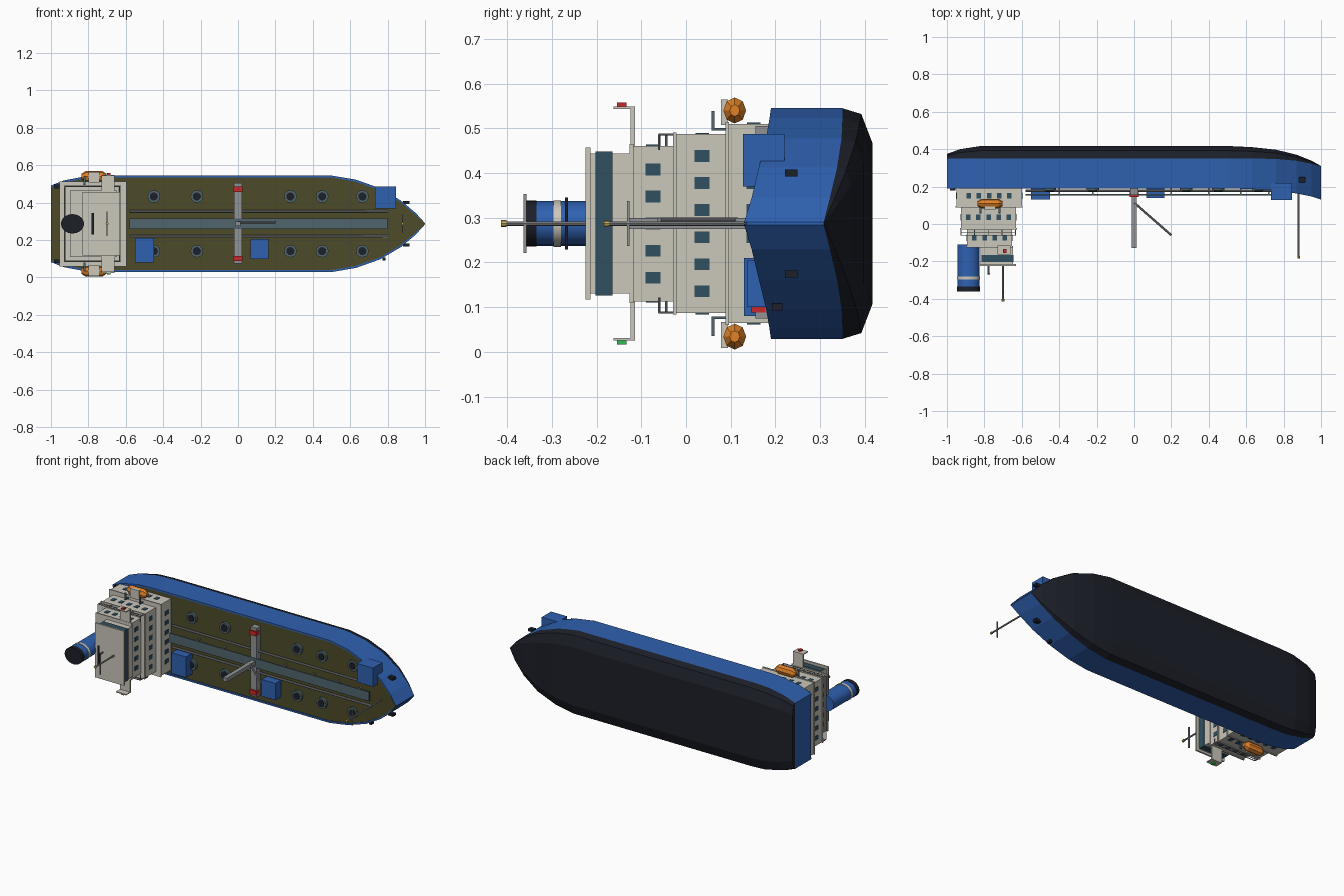
import bpy, bmesh, math
from mathutils import Vector

if "Cube" in bpy.data.objects:
    bpy.data.objects.remove(bpy.data.objects["Cube"])

ZC = 0.287  # centreline; ship lies on its side, "up" is -y


def mat(name, c):
    m = bpy.data.materials.new(name)
    m.diffuse_color = (*c, 1)
    m.use_nodes = True
    m.node_tree.nodes["Principled BSDF"].inputs["Base Color"].default_value = m.diffuse_color
    return m


BLUE = mat("blue", (.028, .12, .44))
BLACK = mat("dark", (.012, .014, .022))
OLIVE = mat("olive", (.075, .07, .022))
CREAM = mat("cream", (.6, .57, .5))
SLATE = mat("slate", (.03, .08, .12))
WALK = mat("walk", (.08, .13, .15))
GREY = mat("grey", (.28, .29, .3))
ORANGE = mat("orange", (.75, .22, .02))
RED = mat("red", (.6, .02, .02))
GREEN = mat("green", (.03, .5, .08))
GOLD = mat("gold", (.6, .42, .1))


def add(name, bm, m):
    bmesh.ops.recalc_face_normals(bm, faces=bm.faces)
    me = bpy.data.meshes.new(name)
    bm.to_mesh(me)
    bm.free()
    me.materials.append(m)
    ob = bpy.data.objects.new(name, me)
    bpy.context.collection.objects.link(ob)
    return ob


def box(name, x0, x1, y0, y1, z0, z1, m):
    bm = bmesh.new()
    bmesh.ops.create_cube(bm, size=1)
    for v in bm.verts:
        v.co = ((x0 + x1) / 2 + v.co.x * (x1 - x0), (y0 + y1) / 2 + v.co.y * (y1 - y0),
                (z0 + z1) / 2 + v.co.z * (z1 - z0))
    return add(name, bm, m)


def rod(name, a, b, r, m, n=8, sx=1, r2=None):
    a, b = Vector(a), Vector(b)
    bm = bmesh.new()
    bmesh.ops.create_cone(bm, cap_ends=True, segments=n, radius1=r, radius2=r if r2 is None else r2,
                          depth=(b - a).length)
    q = Vector((0, 0, 1)).rotation_difference(b - a)
    for v in bm.verts:
        p = q @ v.co
        p.x *= sx
        v.co = p + (a + b) / 2
    ob = add(name, bm, m)
    if n > 10:
        for p in ob.data.polygons:
            p.use_smooth = len(p.vertices) == 4
    return ob


def loft(name, rings, m, closed=False, caps=False):
    bm = bmesh.new()
    rs = [[bm.verts.new(p) for p in r] for r in rings]
    n = len(rs[0])
    for a, b in zip(rs, rs[1:]):
        for i in range(n if closed else n - 1):
            j = (i + 1) % n
            bm.faces.new((a[i], a[j], b[j], b[i]))
    if caps:
        bm.faces.new(rs[0])
        bm.faces.new(rs[-1])
    return add(name, bm, m)


# Hull stations: x, half beam, deck edge, paint line, keel
ST = [(-1, .205, .19, .35, .375), (-.93, .232, .19, .35, .4), (-.82, .253, .19, .35, .417),
      (-.72, .258, .19, .35, .417), (.5, .258, .19, .35, .417), (.63, .236, .187, .35, .411),
      (.76, .19, .179, .348, .397), (.87, .125, .163, .338, .37), (.95, .058, .147, .322, .338),
      (1, .003, .13, .308, .31)]


def section(x, half):
    return [(x, y, ZC - w) for w, y in half] + [(x, y, ZC + w) for w, y in reversed(half)]


up, low, deck = [], [], []
for x, h, d, p, k in ST:
    i = max(h - .011, .001)
    up.append(section(x, [(h, p), (h, d), (i, d), (i, d + .006)]))
    low.append(section(x, [(h, p), (h * .95, p + (k - p) * .63), (h * .7, k)]))
    deck.append(section(x, [(i, d + .005)]))
loft("upper_hull", up, BLUE, caps=True)
loft("lower_hull", low, BLACK, closed=True, caps=True)
loft("main_deck", deck, OLIVE)

# Tank hatches, pipes and raised walkway
for x in (-.45, -.22, .28, .45, .665):
    for s in (-1, 1):
        z = ZC + s * .146
        rod("hatch_rim", (x, .196, z), (x, .178, z), .034, WALK, 12)
        rod("hatch_lid", (x, .18, z), (x, .174, z), .022, BLACK, 12)
box("walkway", -.58, .8, .152, .16, ZC - .029, ZC + .029, WALK)
for s in (-1, 1):
    rod("deck_pipe", (-.58, .178, ZC + s * .067), (.8, .178, ZC + s * .067), .007, GREY)
    for x in (-.4, -.22, .2, .4, .57, .72):
        box("walkway_leg", x - .004, x + .004, .158, .195, ZC + s * .024 - .004, ZC + s * .024 + .004, GREY)

# Cargo manifold and crane
box("manifold", -.021, .021, .155, .194, .075, .505, GREY)
for s in (-1, 1):
    box("manifold_valve", -.023, .023, .145, .178, ZC + s * .185 - .014, ZC + s * .185 + .014, RED)
box("crane_post", -.013, .013, -.128, .19, ZC - .012, ZC + .012, GREY)
rod("crane_boom", (0, .115, ZC + .008), (.2, -.06, ZC + .008), .006, GREY)

# Deck lockers
box("deck_locker", -.55, -.45, .13, .194, .08, .21, BLUE)
box("deck_locker", .067, .162, .138, .194, .1, .205, BLUE)
box("fore_locker", .732, .844, .128, .22, .37, .487, BLUE)

# Accommodation tiers: x0, x1, y top, y bottom, half width, window level, counts
TIERS = [(-.95, -.6, .092, .195, .223, .152, 5, 6), (-.925, -.63, -.025, .092, .2, .036, 5, 6),
         (-.892, -.652, -.122, -.025, .174, -.074, 4, 5)]
for x0, x1, y0, y1, w, wy, nx, nz in TIERS:
    box("house_tier", x0, x1, y0, y1, ZC - w, ZC + w, CREAM)
    box("tier_slab", x0 - .005, x1 + .005, y0 - .004, y0 + .004, ZC - w - .004, ZC + w + .004, CREAM)
    for i in range(nx):
        x = (x0 + x1) / 2 + (i - (nx - 1) / 2) * .054
        for s in (-1, 1):
            z = ZC + s * w
            box("side_window", x - .012, x + .012, wy - .015, wy + .015, z - .003, z + .003, SLATE)
    for i in range(nz):
        z = ZC + (i - (nz - 1) / 2) * .0605
        for x in (x0, x1):
            box("end_window", x - .003, x + .003, wy - .017, wy + .017, z - .013, z + .013, SLATE)

# Bridge
box("bridge", -.82, -.648, -.216, -.12, ZC - .157, ZC + .157, CREAM)
box("bridge_glass", -.815, -.643, -.202, -.165, ZC - .161, ZC + .161, SLATE)
box("bridge_roof", -.832, -.632, -.225, -.214, ZC - .17, ZC + .17, CREAM)
for s, m in ((-1, GREEN), (1, RED)):
    def zz(a, b):
        return sorted((ZC + s * a, ZC + s * b))
    box("bridge_wing", -.73, -.66, -.124, -.114, *zz(.15, .261), CREAM)
    box("wing_screen", -.73, -.66, -.162, -.114, *zz(.256, .262), CREAM)
    box("side_light", -.7, -.682, -.154, -.133, *zz(.26, .271), m)
    # Lifeboat with davits
    prof = [(-.068, .013), (-.045, .029), (.045, .029), (.068, .013)]
    loft("lifeboat", [[(-.77 + dx, .109 + r * .88 * math.cos(math.pi * k / 4),
                        ZC + s * .253 + r * math.sin(math.pi * k / 4)) for k in range(8)]
                      for dx, r in prof], ORANGE, closed=True, caps=True)
    box("boat_platform", -.80, -.74, .078, .094, *zz(.22, .278), CREAM)
    for x in (-.82, -.72):
        box("davit_arm", x - .005, x + .005, .058, .094, *zz(.208, .214), WALK)
        box("davit_head", x - .005, x + .005, .057, .064, *zz(.208, .252), WALK)

# Railing on the second tier
X0, X1, W = -.925, -.633, .199
for y in (-.06, -.044):
    for s in (-1, 1):
        rod("rail", (X0, y, ZC + s * W), (X1, y, ZC + s * W), .0025, GREY, 6)
    rod("rail", (X0, y, ZC - W), (X0, y, ZC + W), .0025, GREY, 6)
for s in (-1, 1):
    for i in range(5):
        x = X0 + (X1 - X0) * i / 4
        rod("rail_post", (x, -.025, ZC + s * W), (x, -.06, ZC + s * W), .0025, GREY, 6)
    rod("rail_end", (X1, -.06, ZC + s * W), (X1, -.06, ZC + s * .165), .0025, GREY, 6)

# Funnel
FX = -.885
for nm, a, b, r, m in (("funnel", -.11, -.337, .05, BLUE), ("funnel_band", -.28, -.296, .052, CREAM),
                       ("funnel_cap", -.335, -.361, .0515, BLACK)):
    rod(nm, (FX, a, ZC), (FX, b, ZC), r, m, 20, 1.19)

# Masts and radar
rod("main_mast", (-.7, -.22, ZC), (-.7, -.405, ZC), .005, GREY)
box("main_yard", -.703, -.697, -.364, -.357, ZC - .066, ZC + .066, GREY)
rod("main_lamp", (-.7, -.402, ZC), (-.7, -.414, ZC), .008, GOLD)
rod("radar_post", (-.777, -.22, ZC), (-.777, -.265, ZC), .005, GREY)
box("radar_bar", -.783, -.771, -.271, -.264, ZC - .058, ZC + .058, BLACK)
rod("fore_mast", (.88, .168, ZC), (.88, -.175, ZC), .005, GREY)
box("fore_yard", .877, .883, -.132, -.126, ZC - .05, ZC + .05, GREY)
rod("fore_lamp", (.88, -.172, ZC), (.88, -.184, ZC), .007, GOLD)

# Anchors and mooring fittings
for s in (-1, 1):
    z = ZC + s * .113
    box("anchor", .882, .916, .222, .25, z - .008, z + .008, BLACK)
    box("stern_fairlead", -.985, -.955, .18, .2, ZC + s * .2 - .01, ZC + s * .2 + .01, BLACK)
    box("bow_fairlead", .772, .788, .192, .216, ZC + s * .187 - .008, ZC + s * .187 + .008, BLACK)
